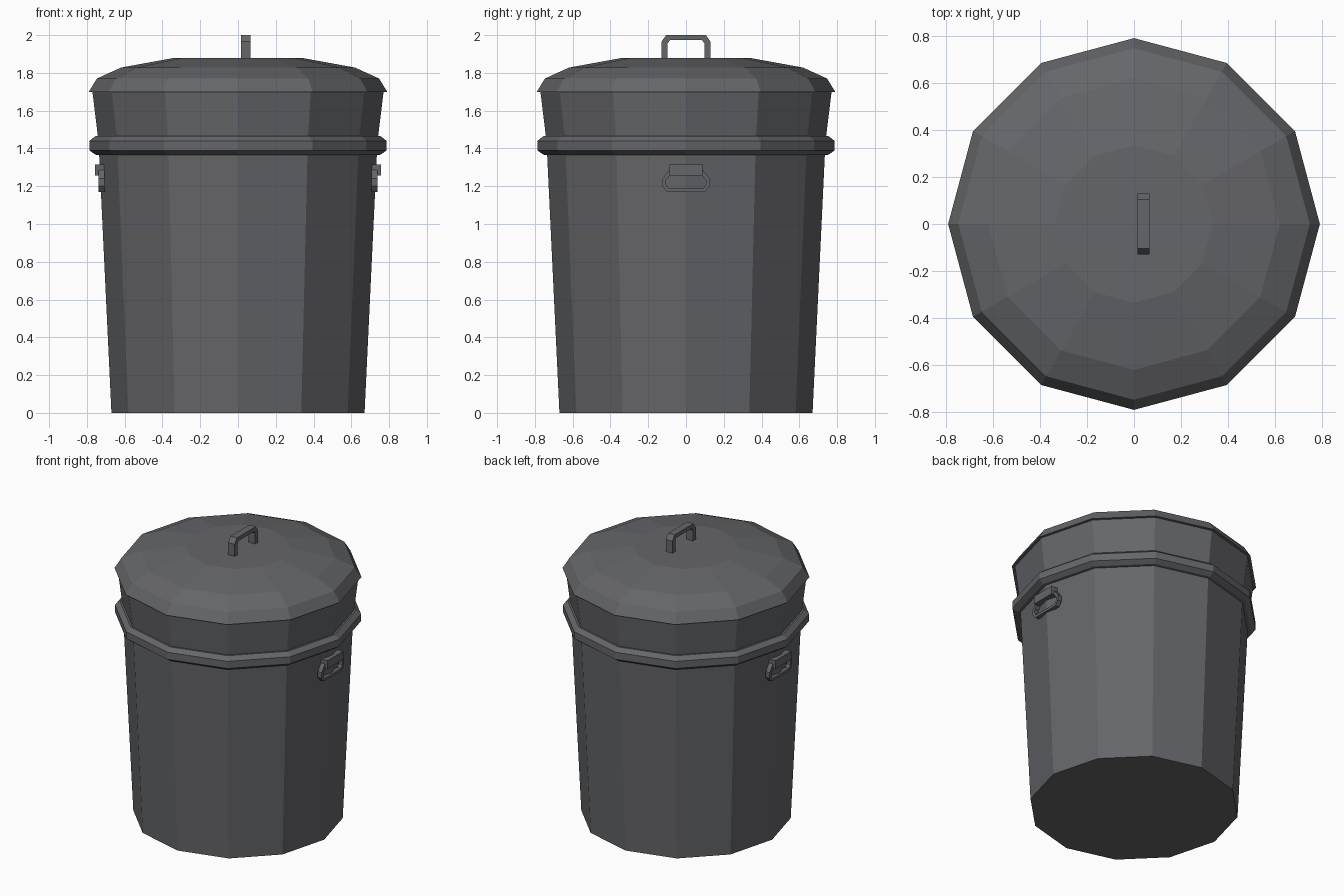
import bpy, bmesh, math

if "Cube" in bpy.data.objects:
    bpy.data.objects.remove(bpy.data.objects["Cube"])

SIDES = 12
metal = bpy.data.materials.new("dark grey metal")
metal.diffuse_color = (0.130, 0.133, 0.142, 1)
metal.use_nodes = True
metal.node_tree.nodes["Principled BSDF"].inputs["Base Color"].default_value = metal.diffuse_color


def finish(name, bm):
    bmesh.ops.recalc_face_normals(bm, faces=bm.faces)
    me = bpy.data.meshes.new(name)
    bm.to_mesh(me)
    bm.free()
    me.materials.append(metal)
    ob = bpy.data.objects.new(name, me)
    bpy.context.collection.objects.link(ob)
    return ob


def lathe(name, profile):
    """Closed twelve-sided solid from (radius, height) pairs, bottom to top."""
    bm = bmesh.new()
    rings = []
    for r, z in profile:
        rings.append([bm.verts.new((r * math.cos(2 * math.pi * i / SIDES),
                                    r * math.sin(2 * math.pi * i / SIDES), z))
                      for i in range(SIDES)])
    for a, b in zip(rings, rings[1:]):
        for i in range(SIDES):
            j = (i + 1) % SIDES
            bm.faces.new((a[i], a[j], b[j], b[i]))
    bm.faces.new(rings[0])
    bm.faces.new(rings[-1])
    return finish(name, bm)


def bar(name, outer, inner, x0, x1, closed):
    """Flat bar between two (y, z) outlines, from x0 to x1."""
    bm = bmesh.new()
    secs = []
    for (yo, zo), (yi, zi) in zip(outer, inner):
        secs.append([bm.verts.new(c) for c in
                     ((x0, yo, zo), (x1, yo, zo), (x1, yi, zi), (x0, yi, zi))])
    n = len(secs)
    for k in range(n if closed else n - 1):
        a, b = secs[k], secs[(k + 1) % n]
        for i in range(4):
            j = (i + 1) % 4
            bm.faces.new((a[i], a[j], b[j], b[i]))
    if not closed:
        bm.faces.new(secs[0])
        bm.faces.new(secs[-1])
    return finish(name, bm)


def mirrored(half):
    """Complete a left-right symmetric outline from its +y half."""
    return half + [(-y, z) for y, z in reversed(half)]


# Tapered body with raised band and flared neck
lathe("can_body", [(0.67, 0), (0.735, 1.365), (0.755, 1.367), (0.787, 1.39),
                   (0.787, 1.44), (0.755, 1.465), (0.742, 1.465), (0.772, 1.71)])

# Domed lid
lathe("lid", [(0.79, 1.70), (0.747, 1.77), (0.62, 1.828), (0.335, 1.88)])

# Lid handle
bar("lid_handle",
    mirrored([(0.13, 1.87), (0.13, 1.965), (0.105, 2.0)]),
    mirrored([(0.098, 1.87), (0.098, 1.955), (0.085, 1.973)]),
    0.015, 0.065, False)

# Side handles: loop and bracket on each side
for s, side in ((1, "right"), (-1, "left")):
    bar("handle_loop_" + side,
        mirrored([(0.085, 1.29), (0.125, 1.24), (0.125, 1.20), (0.10, 1.17)]),
        mirrored([(0.075, 1.27), (0.106, 1.233), (0.106, 1.207), (0.091, 1.188)]),
        s * 0.708, s * 0.738, True)
    bm = bmesh.new()
    bmesh.ops.create_cube(bm, size=1)
    for v in bm.verts:
        v.co = (s * 0.725 + v.co.x * 0.066, v.co.y * 0.175, 1.286 + v.co.z * 0.058)
    finish("handle_bracket_" + side, bm)
